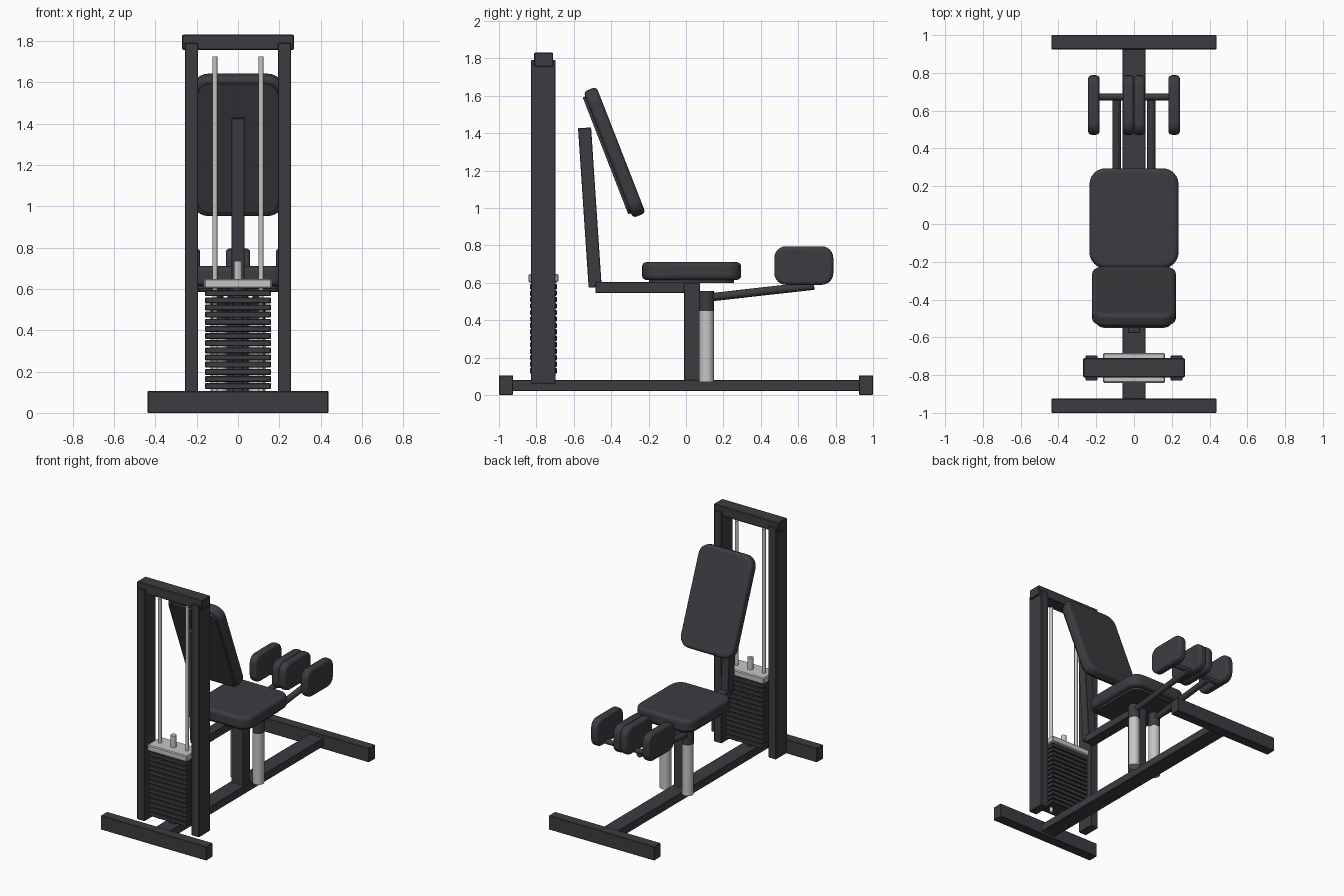
import bpy, bmesh, math
from mathutils import Vector, Matrix

if "Cube" in bpy.data.objects:
    bpy.data.objects.remove(bpy.data.objects["Cube"])


def material(name, rgb):
    m = bpy.data.materials.new(name)
    m.diffuse_color = (*rgb, 1)
    m.use_nodes = True
    m.node_tree.nodes["Principled BSDF"].inputs["Base Color"].default_value = m.diffuse_color
    return m


DARK = material("charcoal", (0.046, 0.044, 0.052))
STEEL = material("light_steel", (0.56, 0.56, 0.54))


def finish(bm, name, mat, bevel=0, segments=1, smooth=False):
    bmesh.ops.recalc_face_normals(bm, faces=bm.faces)
    me = bpy.data.meshes.new(name)
    bm.to_mesh(me)
    bm.free()
    me.materials.append(mat)
    ob = bpy.data.objects.new(name, me)
    bpy.context.collection.objects.link(ob)
    if bevel:
        mod = ob.modifiers.new("rounded_edges", 'BEVEL')
        mod.width, mod.segments = bevel, segments
        mod.limit_method, mod.angle_limit = 'ANGLE', math.radians(40)
    if smooth:
        bpy.ops.object.select_all(action='DESELECT')
        ob.select_set(True)
        bpy.context.view_layer.objects.active = ob
        bpy.ops.object.shade_smooth_by_angle(angle=math.radians(35))
    return ob


def box(name, x, y, z, mat=DARK, bevel=0.003):
    """Box from (min, max) ranges."""
    bm = bmesh.new()
    bmesh.ops.create_cube(bm, size=1)
    for v in bm.verts:
        v.co = [(a + b) / 2 + c * (b - a) for c, (a, b) in zip(v.co, (x, y, z))]
    return finish(bm, name, mat, bevel)


def tube(name, a, b, r, mat=DARK, sides=24):
    """Solid round bar between two points."""
    a, b = Vector(a), Vector(b)
    bm = bmesh.new()
    bmesh.ops.create_cone(bm, cap_ends=True, segments=sides, radius1=r, radius2=r,
                          depth=(b - a).length)
    turn = Vector((0, 0, 1)).rotation_difference(b - a).to_matrix().to_4x4()
    bm.transform(Matrix.Translation((a + b) / 2) @ turn)
    return finish(bm, name, mat, smooth=True)


def pad(name, w, h, depth, radius, bevel, matrix):
    """Cushion: rounded rectangle in XY, thick along Z, with soft edges."""
    bm = bmesh.new()
    ring = []
    for k, (sx, sy) in enumerate(((1, 1), (-1, 1), (-1, -1), (1, -1))):
        for i in range(7):
            t = math.radians(90 * k + 15 * i)
            ring.append(bm.verts.new((sx * (w / 2 - radius) + radius * math.cos(t),
                                      sy * (h / 2 - radius) + radius * math.sin(t),
                                      -depth / 2)))
    face = bm.faces.new(ring)
    out = bmesh.ops.extrude_face_region(bm, geom=[face])
    bmesh.ops.translate(bm, vec=(0, 0, depth),
                        verts=[v for v in out['geom'] if isinstance(v, bmesh.types.BMVert)])
    bm.transform(matrix)
    return finish(bm, name, DARK, bevel, 4, True)


def at(x, y, z):
    return Matrix.Translation((x, y, z))


# Base: two cross feet and a long rail
for name, y in (("front_foot", (-1, -0.925)), ("rear_foot", (0.925, 1))):
    box(name, (-0.437, 0.437), y, (0, 0.105))
box("base_rail", (-0.06, 0.06), (-0.93, 0.93), (0.02, 0.08))

# Weight tower
for side in (-1, 1):
    box("tower_upright", sorted((side * 0.194, side * 0.257)), (-0.828, -0.697), (0.06, 1.79))
    tube("guide_rod", (side * 0.112, -0.762, 0.08), (side * 0.112, -0.762, 1.725),
         0.0125, STEEL, 16)
box("tower_crossbar", (-0.27, 0.27), (-0.812, -0.71), (1.755, 1.83), bevel=0.005)

# Weight stack
PITCH = 0.0346
for i in range(14):
    z = 0.115 + i * PITCH
    box("weight_plate", (-0.16, 0.16), (-0.834, -0.69), (z, z + 0.029), bevel=0.004)
tube("stack_core", (0, -0.762, 0.08), (0, -0.762, 0.61), 0.03)
box("top_plate", (-0.164, 0.164), (-0.841, -0.683), (0.602, 0.648), STEEL, 0.006)
tube("selector_rod", (0, -0.762, 0.6), (0, -0.762, 0.735), 0.02, STEEL, 16)

# Seat frame
box("seat_post", (-0.05, 0.05), (-0.01, 0.075), (0.075, 0.6))
box("seat_beam", (-0.04, 0.04), (-0.485, 0.075), (0.545, 0.605))
bar = box("backrest_bar", (-0.032, 0.032), (-0.035, 0.035), (-0.427, 0.427))
bar.location = (0, -0.514, 1.002)
bar.rotation_euler.x = math.radians(3.8)

# Seat cushion with its backing board
pad("seat_cushion", 0.472, 0.53, 0.095, 0.085, 0.024, at(0, 0.03, 0.6625))
pad("seat_board", 0.41, 0.455, 0.025, 0.07, 0.002, at(0, 0.03, 0.611))

# Reclined backrest with its backing board
lean = at(0, -0.382, 1.297) @ Matrix.Rotation(math.radians(21.3), 4, 'X') \
    @ Matrix.Rotation(math.radians(90), 4, 'X')
pad("backrest_cushion", 0.444, 0.725, 0.074, 0.08, 0.022, lean)
pad("backrest_board", 0.39, 0.67, 0.02, 0.06, 0.002, lean @ at(0, 0, 0.042))

# Swinging leg arms with paired knee pads
for side in (-1, 1):
    x = side * 0.092
    tube("pivot_column", (x, 0.11, 0.07), (x, 0.11, 0.455), 0.04, STEEL, 32)
    tube("pivot_cap", (x, 0.11, 0.45), (x, 0.11, 0.555), 0.041, DARK, 32)
    tube("leg_arm", (x, 0.11, 0.52), (x, 0.685, 0.584), 0.022)
    tube("pad_crossbar", (side * 0.03, 0.673, 0.602), (side * 0.21, 0.673, 0.602), 0.018)
    for px in (0.029, 0.213):
        pad("knee_pad", 0.315, 0.206, 0.06, 0.062, 0.018,
            at(side * px, 0.63, 0.692) @ Matrix.Rotation(math.radians(90), 4, 'Z')
            @ Matrix.Rotation(math.radians(90), 4, 'X'))
